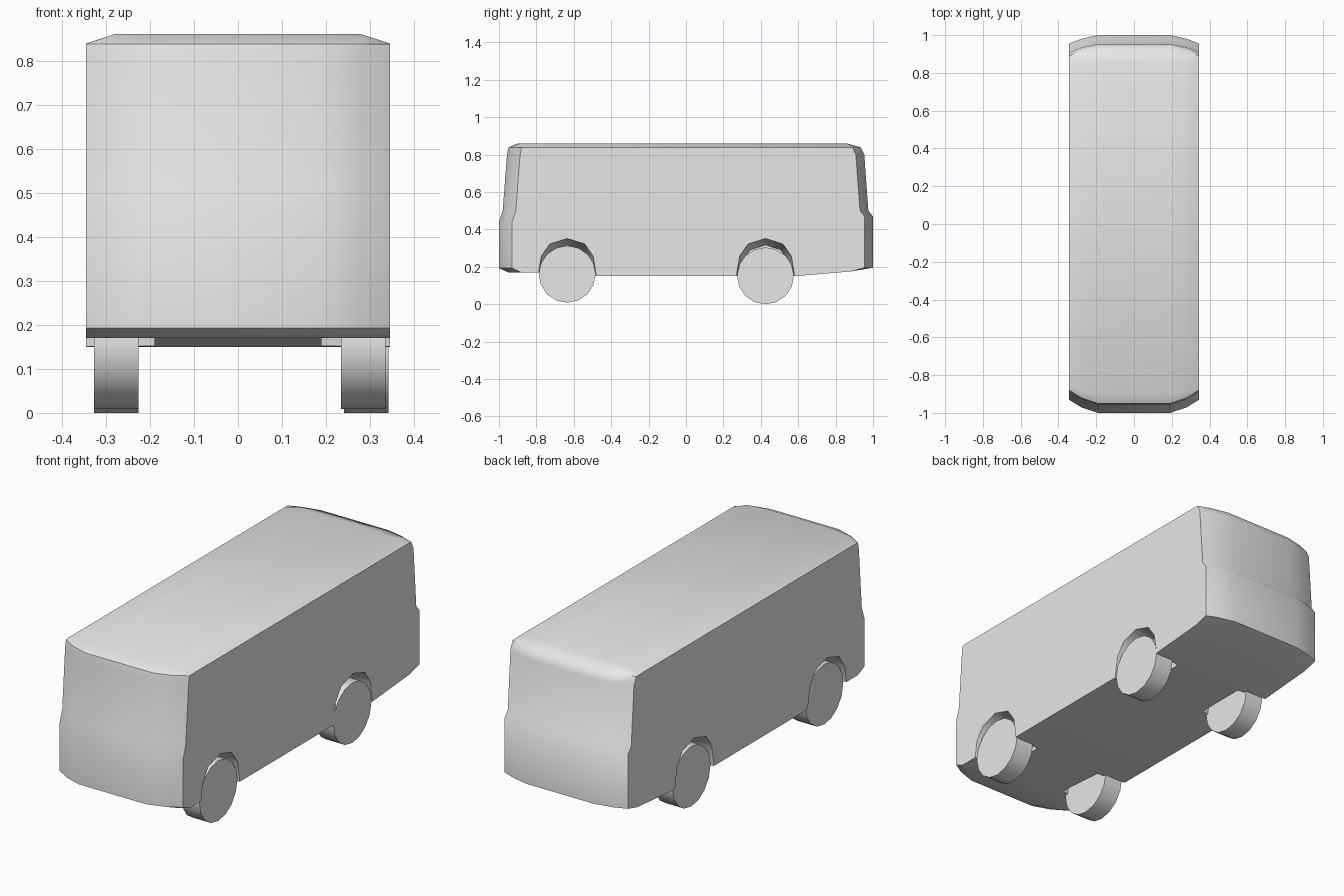
import bpy, bmesh, math
from mathutils import Vector

cube = bpy.data.objects.get("Cube")
if cube:
    bpy.data.objects.remove(cube, do_unlink=True)

grey = bpy.data.materials.new("plain grey")
grey.use_nodes = True
grey.diffuse_color = (0.8, 0.8, 0.8, 1)
grey.node_tree.nodes["Principled BSDF"].inputs["Base Color"].default_value = (0.8, 0.8, 0.8, 1)


def loft(name, rings):
    """Skin a closed solid through matching rings of points."""
    bm = bmesh.new()
    loops = [[bm.verts.new(p) for p in ring] for ring in rings]
    n = len(loops[0])
    for a, b in zip(loops, loops[1:]):
        for i in range(n):
            j = (i + 1) % n
            bm.faces.new((a[i], a[j], b[j], b[i]))
    bm.faces.new(loops[0])
    bm.faces.new(loops[-1])
    bmesh.ops.recalc_face_normals(bm, faces=bm.faces)
    mesh = bpy.data.meshes.new(name)
    bm.to_mesh(mesh)
    bm.free()
    mesh.materials.append(grey)
    obj = bpy.data.objects.new(name, mesh)
    bpy.context.collection.objects.link(obj)
    return obj


def select_only(obj):
    bpy.ops.object.select_all(action='DESELECT')
    obj.select_set(True)
    bpy.context.view_layer.objects.active = obj


def side_profile(x, front, rear, drop):
    """Outline of the body at one distance from the middle."""
    nose = [(-0.95, 0.17), (-1.0, 0.193), (-1.0, 0.44), (-0.98, 0.5),
            (-0.957, 0.8), (-0.95, 0.838)]
    tail = [(0.935, 0.838), (0.953, 0.8), (0.975, 0.5), (1.0, 0.47), (1.0, 0.195)]
    pts = [Vector((x, y + front, z)) for y, z in nose]
    pts += [Vector((x, -0.9 + front / 2, 0.86 - drop)), Vector((x, 0.86, 0.86 - drop))]
    pts += [Vector((x, y - rear, z)) for y, z in tail]
    pts += [Vector((x, y, z)) for y, z in
            [(0.88, 0.175), (0.58, 0.15), (-0.475, 0.15), (-0.77, 0.17)]]
    return pts


# Body shell, bowed at both ends
slices = [(0.19, 0, 0), (0.28, 0.03, 0.02), (0.345, 0.07, 0.045)]
rings = [side_profile(-x, f, r, 0.021 if x > 0.3 else 0) for x, f, r in reversed(slices)]
rings += [side_profile(x, f, r, 0.021 if x > 0.3 else 0) for x, f, r in slices]
body = loft("body", rings)

# Wheel arches, narrowing inwards
arch = [(-0.16, 0.1), (-0.155, 0.17), (-0.14, 0.26), (-0.095, 0.325), (0, 0.355),
        (0.095, 0.325), (0.14, 0.26), (0.155, 0.17), (0.16, 0.1)]
axles = {"front": (-0.635, 0.161), "rear": (0.425, 0.152)}
for end, (y0, z0) in axles.items():
    for side, s in (("left", 1), ("right", -1)):
        cutter = loft(f"{end}_{side}_arch_cutter",
                      [[(s * x, y0 + y * k, 0.1 + (z - 0.1) * k) for y, z in arch]
                       for x, k in ((0.36, 1.0), (0.19, 0.85))])
        mod = body.modifiers.new("arch", 'BOOLEAN')
        mod.object = cutter
        mod.operation = 'DIFFERENCE'
        mod.solver = 'EXACT'
        select_only(body)
        bpy.ops.object.modifier_apply(modifier=mod.name)
        bpy.data.objects.remove(cutter, do_unlink=True)

select_only(body)
bpy.ops.object.shade_smooth_by_angle(angle=math.radians(48))

# Wheels
for end, (y0, z0) in axles.items():
    for side, s in (("left", 1), ("right", -1)):
        x0 = -0.277 if s < 0 else (0.284 if end == "front" else 0.291)
        bpy.ops.mesh.primitive_cylinder_add(vertices=16, radius=0.152, depth=0.101,
                                            location=(x0, y0, z0),
                                            rotation=(0, math.pi / 2, 0))
        wheel = bpy.context.object
        wheel.name = f"{end}_{side}_wheel"
        wheel.data.materials.append(grey)
        bpy.ops.object.shade_smooth_by_angle(angle=math.radians(40))
